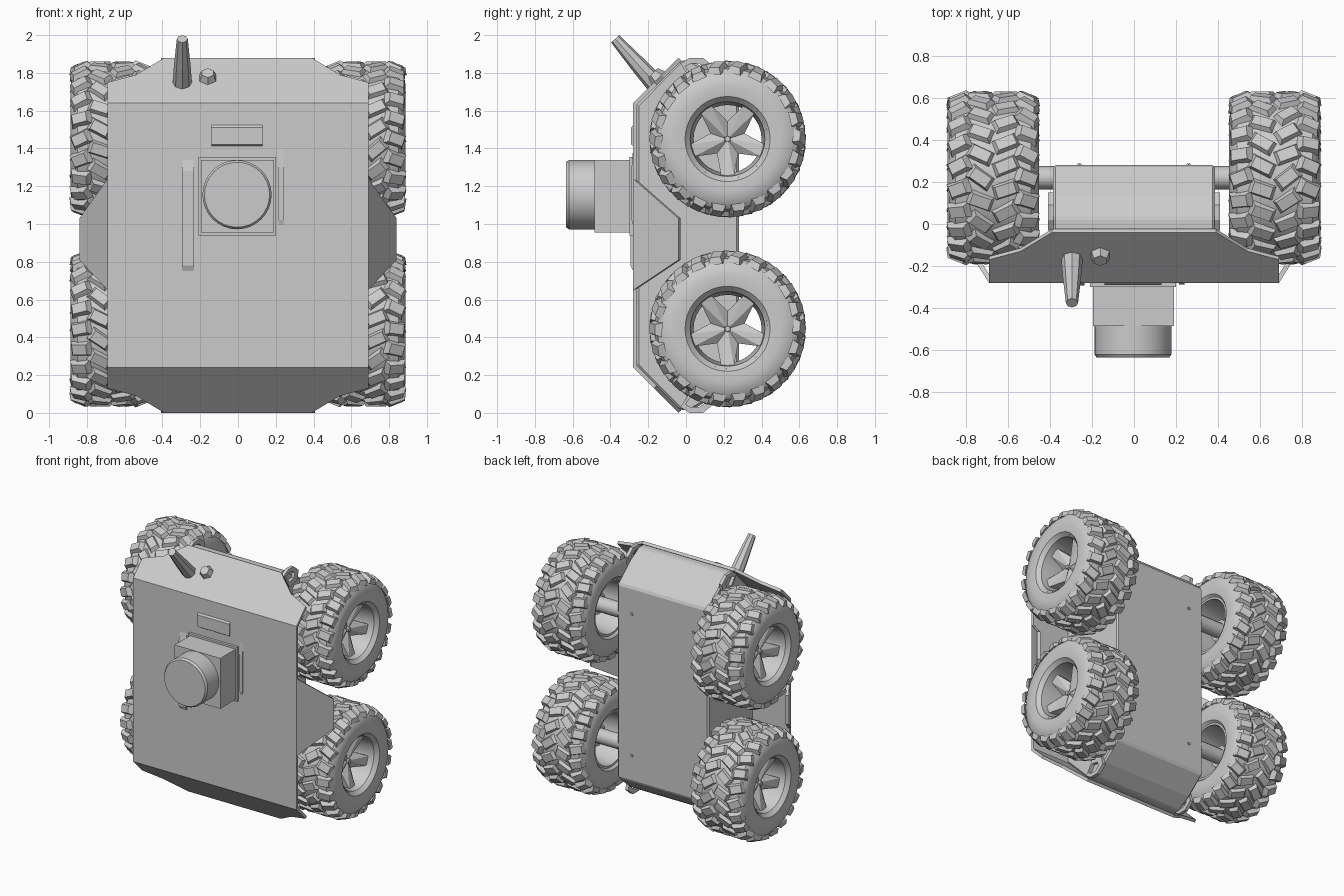
import bpy, bmesh, math, random
from mathutils import Matrix, Vector

if "Cube" in bpy.data.objects:
    bpy.data.objects.remove(bpy.data.objects["Cube"])

random.seed(4)
grey = bpy.data.materials.new("plain grey")
grey.diffuse_color = (0.6, 0.6, 0.6, 1)
grey.use_nodes = True
grey.node_tree.nodes["Principled BSDF"].inputs["Base Color"].default_value = grey.diffuse_color


def finish(name, bm, recalc=True, smooth=None):
    if recalc:
        bmesh.ops.recalc_face_normals(bm, faces=bm.faces)
    me = bpy.data.meshes.new(name)
    bm.to_mesh(me)
    bm.free()
    ob = bpy.data.objects.new(name, me)
    bpy.context.collection.objects.link(ob)
    me.materials.append(grey)
    if smooth:
        bpy.ops.object.select_all(action='DESELECT')
        bpy.context.view_layer.objects.active = ob
        ob.select_set(True)
        bpy.ops.object.shade_smooth_by_angle(angle=math.radians(smooth))
    return ob


def box(bm, x0, x1, y0, y1, z0, z1):
    m = Matrix.Translation(((x0 + x1) / 2, (y0 + y1) / 2, (z0 + z1) / 2))
    m = m @ Matrix.Diagonal((x1 - x0, y1 - y0, z1 - z0, 1))
    bmesh.ops.create_cube(bm, size=1, matrix=m)


def cone(bm, a, b, r1, r2, n):
    a, b = Vector(a), Vector(b)
    d = b - a
    m = Matrix.Translation((a + b) / 2) @ d.to_track_quat('Z', 'Y').to_matrix().to_4x4()
    bmesh.ops.create_cone(bm, cap_ends=True, segments=n, radius1=r1, radius2=r2, depth=d.length, matrix=m)


def prism(bm, pts, x0, x1, inset=0):
    # extrude a (y, z) outline along x
    rings = [[bm.verts.new((x, y, z)) for y, z in pts] for x in (x0, x1)]
    bm.faces.new(rings[0])
    bm.faces.new(rings[1])
    n = len(pts)
    for i in range(n):
        j = (i + 1) % n
        bm.faces.new((rings[0][i], rings[0][j], rings[1][j], rings[1][i]))


def lathe(bm, profile, n, cx, cy, cz, s):
    # closed ring revolved around the x axis; profile holds (x, radius)
    rings = []
    for i in range(n):
        a = 2 * math.pi * i / n
        rings.append([bm.verts.new((cx + s * x, cy + r * math.cos(a), cz + r * math.sin(a))) for x, r in profile])
    k = len(profile)
    for i in range(n):
        p, q = rings[i], rings[(i + 1) % n]
        for j in range(k):
            l = (j + 1) % k
            bm.faces.new((p[j], p[l], q[l], q[j]))


# folded front sheet with sloped ends and side wings
bm = bmesh.new()
half = [(0.69, 1.64), (0.69, 1.75), (0.54, 1.79), (0.39, 1.88)]


def sheet(pts):
    bm.faces.new([bm.verts.new(p) for p in pts])


sheet([(-.69, -.28, .24), (.69, -.28, .24), (.69, -.28, 1.64), (-.69, -.28, 1.64)])
top = [(x, -.28 + z - 1.64, z) for x, z in half]
top += [(-x, y, z) for x, y, z in reversed(top)]
sheet(top)
sheet([(x, y, 1.88 - z) for x, y, z in reversed(top)])
wing = [(.69, -.28, .65), (.84, -.04, .81), (.84, -.04, 1.03), (.69, -.28, 1.24)]
sheet(wing)
sheet([(-x, y, z) for x, y, z in reversed(wing)])
bmesh.ops.remove_doubles(bm, verts=bm.verts, dist=0.001)
plate = finish("front_plate", bm, recalc=False)
mod = plate.modifiers.new("thickness", 'SOLIDIFY')
mod.thickness = 0.022
mod.offset = -1

# main hull behind the plate
bm = bmesh.new()
upper = [(-.262, 1.63), (-.03, 1.865), (.03, 1.865), (.14, 1.80), (.28, 1.68)]
outline = upper + [(y, 1.88 - z) for y, z in reversed(upper)]
prism(bm, outline, -.385, .385)
hull = finish("hull", bm)
mod = hull.modifiers.new("edge", 'BEVEL')
mod.width = 0.012
mod.segments = 1

# back panel rivets
bm = bmesh.new()
for x in (-.26, .26):
    for z in (.4, 1.48):
        cone(bm, (x, .27, z), (x, .288, z), .014, .01, 6)
finish("hull_rivets", bm)

# tow eyelets on the hull corners
bm = bmesh.new()
for s in (-1, 1):
    for flip in (0, 1):
        out = [(-.03, 1.85), (.02, 1.88), (.09, 1.88), (.15, 1.83), (.13, 1.76), (.04, 1.74)]
        inn = [(.05 + .6 * (y - .06), 1.82 + .5 * (z - 1.82)) for y, z in out]
        loops = []
        for x in (.383, .408):
            for pts in (out, inn):
                loops.append([bm.verts.new((s * x, y, 1.88 - z if flip else z)) for y, z in pts])
        a, b, c, d = loops
        for i in range(6):
            j = (i + 1) % 6
            for p, q in ((a, b), (b, d), (d, c), (c, a)):
                bm.faces.new((p[i], p[j], q[j], q[i]))
finish("tow_eyelets", bm)

# camera housing, its flange and the lens barrel
bm = bmesh.new()
box(bm, -.21, .2, -.30, -.27, .94, 1.355)
box(bm, -.195, .19, -.485, -.28, .955, 1.34)
finish("camera_housing", bm)
bm = bmesh.new()
cone(bm, (-.005, -.47, 1.155), (-.005, -.62, 1.155), .183, .183, 32)
cone(bm, (-.005, -.62, 1.155), (-.005, -.635, 1.155), .183, .172, 32)
finish("camera_lens", bm, smooth=30)

# antenna and bolt on the upper slope
bm = bmesh.new()
cone(bm, (-.295, -.155, 1.735), (-.295, -.25, 1.84), .052, .044, 8)
cone(bm, (-.295, -.25, 1.84), (-.295, -.375, 1.98), .044, .029, 8)
finish("antenna", bm)
bm = bmesh.new()
cone(bm, (-.16, -.13, 1.755), (-.16, -.175, 1.80), .06, .035, 6)
finish("antenna_bolt", bm)

# raised strips around the camera
bm = bmesh.new()
prism(bm, [(-.275, .74), (-.293, .78), (-.293, 1.28), (-.275, 1.36)], -.295, -.235)
prism(bm, [(-.275, .98), (-.288, 1.02), (-.288, 1.3), (-.275, 1.46)], .215, .24)
prism(bm, [(-.275, 1.41), (-.29, 1.42), (-.29, 1.51), (-.275, 1.53)], -.14, .13)
finish("plate_strips", bm)

# wheels
TYRE = [(-.19, .205), (-.212, .225), (-.218, .28), (-.207, .34), (-.18, .372), (-.12, .386), (0, .39),
        (.12, .386), (.18, .372), (.207, .34), (.218, .28), (.212, .225), (.19, .205)]
# tread rows: offset across, half width, radius, yaw, phase
ROWS = [(-.165, .05, .383, .25, 0), (-.06, .058, .393, -.5, .5), (.06, .058, .393, .5, 0), (.165, .05, .383, -.25, .5)]
CX, CY = .67, .22
for s, side in ((-1, "left"), (1, "right")):
    for cz, level in ((.445, "lower"), (1.45, "upper")):
        name = level + "_" + side
        centre = Vector((s * CX, CY, cz))
        bm = bmesh.new()
        lathe(bm, TYRE, 48, s * CX, CY, cz, s)
        finish("tyre_" + name, bm, smooth=35)

        # chunky tread blocks, slightly irregular
        bm = bmesh.new()
        for off, w, r, yaw, phase in ROWS:
            for i in range(22):
                a = 2 * math.pi * (i + phase) / 22
                m = Matrix.Translation(centre) @ Matrix.Rotation(a, 4, 'X')
                m = m @ Matrix.Translation((s * off, 0, r))
                tilt = .38 * (1 if off > 0 else -1) * s if abs(off) > .1 else 0
                m = m @ Matrix.Rotation(tilt, 4, 'Y') @ Matrix.Rotation(yaw * s + random.uniform(-.2, .2), 4, 'Z')
                new = bmesh.ops.create_cube(bm, size=1)["verts"]
                for v in new:
                    t = .8 if v.co.z > 0 else 1.15
                    v.co = m @ Vector((v.co.x * 2 * w * t, v.co.y * .068 * t, v.co.z * .034))
        finish("tread_" + name, bm)

        # rim barrel
        bm = bmesh.new()
        lathe(bm, [(-.195, .212), (-.195, .195), (0, .18), (.185, .198), (.2, .212), (0, .215)], 32, s * CX, CY, cz, s)
        finish("rim_" + name, bm, smooth=35)

        # dished five-armed star
        bm = bmesh.new()
        front, back = [], []
        for i in range(5):
            for da, r, x in ((-.17, .2, .14), (.17, .2, .14), (.628, .095, .085)):
                a = math.pi / 2 + math.pi + 2 * math.pi * i / 5 + da
                y, z = CY + r * math.cos(a), cz + r * math.sin(a)
                front.append(bm.verts.new((s * (CX + x), y, z)))
                back.append(bm.verts.new((s * (CX + x - .06), y, z)))
        for ring, x in ((front, .10), (back, .03)):
            mid = bm.verts.new((s * (CX + x), CY, cz))
            for i in range(15):
                bm.faces.new((ring[i], ring[(i + 1) % 15], mid))
        for i in range(15):
            j = (i + 1) % 15
            bm.faces.new((front[i], front[j], back[j], back[i]))
        finish("spokes_" + name, bm)

        # axle, hub and nut
        bm = bmesh.new()
        cone(bm, (s * .37, CY, cz), (s * .60, CY, cz), .055, .055, 12)
        cone(bm, (s * .58, CY, cz), (s * .73, CY, cz), .08, .07, 12)
        cone(bm, (s * .75, CY, cz), (s * .79, CY, cz), .02, .016, 6)
        finish("axle_" + name, bm, smooth=35)
